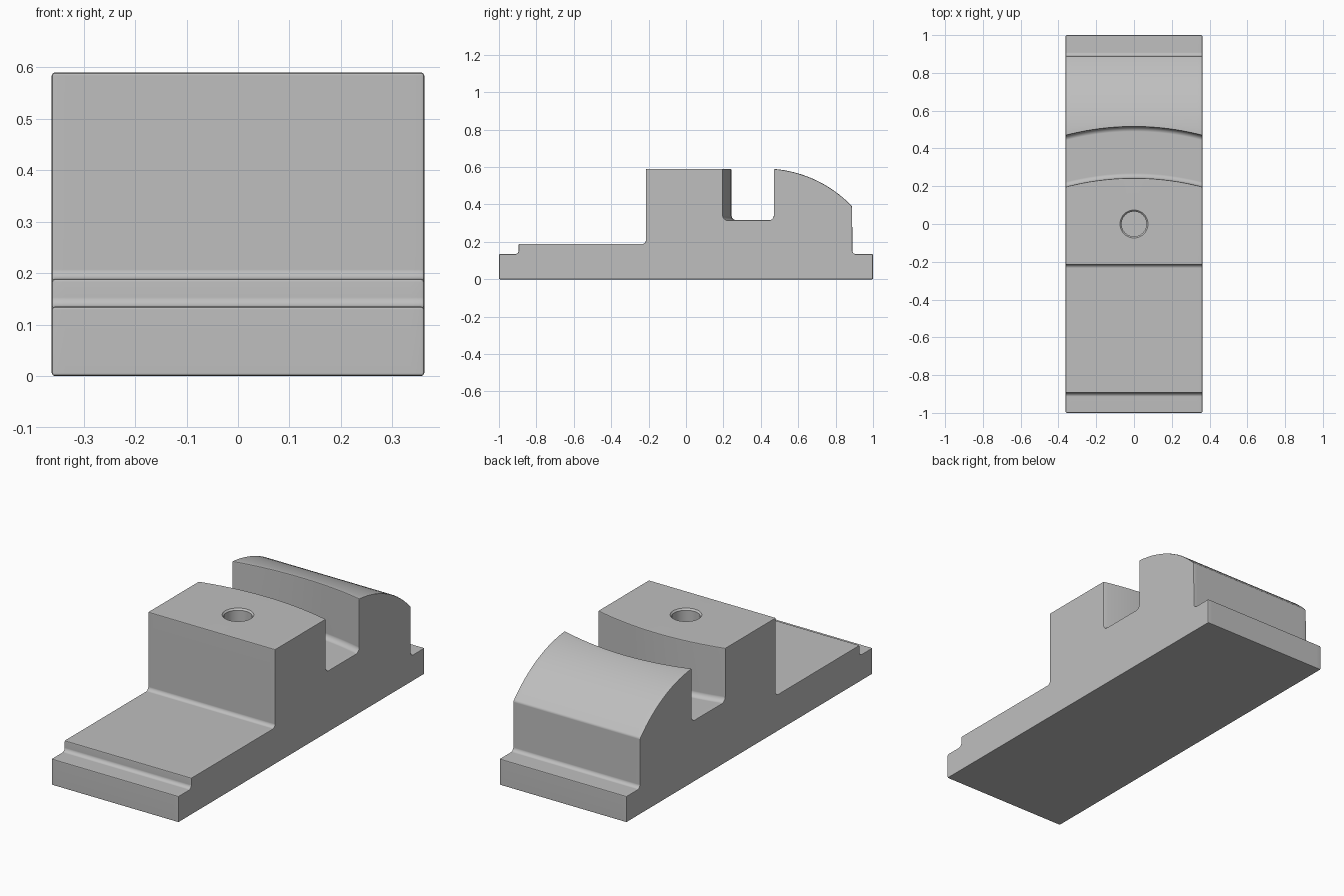
import bpy, bmesh, math
from mathutils import Vector

cube = bpy.data.objects.get("Cube")
if cube:
    bpy.data.objects.remove(cube, do_unlink=True)

HALF_W = 0.362      # half width of the block
GROOVE_R = 1.43     # plan radius of the curved groove
CROWN_R = 0.65      # radius of the rear jaw's crown
CROWN_C = Vector((0.417, -0.058))
COLUMNS = 28

grey = bpy.data.materials.new("plain_grey")
grey.use_nodes = True
colour = (0.52, 0.52, 0.52, 1)
grey.diffuse_color = colour
grey.node_tree.nodes["Principled BSDF"].inputs["Base Color"].default_value = colour


def rounded(corners, steps=5):
    """Replace every corner that has a radius by an arc."""
    points = []
    for i, (y, z, r) in enumerate(corners):
        here = Vector((y, z))
        if not r:
            points.append(here)
            continue
        a = (Vector(corners[i - 1][:2]) - here).normalized()
        b = (Vector(corners[(i + 1) % len(corners)][:2]) - here).normalized()
        half = a.angle(b) / 2
        centre = here + (a + b).normalized() * r / math.sin(half)
        start = here + a * r / math.tan(half) - centre
        end = here + b * r / math.tan(half) - centre
        for k in range(steps + 1):
            points.append(centre + start.lerp(end, k / steps).normalized() * r)
    return points


def side_profile(x):
    """Side outline (y, z), with the groove shifted along its plan arc."""
    shift = math.sqrt(GROOVE_R**2 - x**2) - math.sqrt(GROOVE_R**2 - HALF_W**2)
    front, back = 0.197 + shift, 0.468 + shift
    corners = [(-1, 0, 0), (-1, 0.135, 0), (-0.895, 0.135, 0.018), (-0.895, 0.189, 0),
               (-0.215, 0.189, 0.018), (-0.215, 0.59, 0), (front, 0.59, 0),
               (front, 0.316, 0.025), (back, 0.316, 0.025)]
    # crown of the rear jaw
    first = math.acos((back - CROWN_C.x) / CROWN_R)
    last = math.acos((0.888 - CROWN_C.x) / CROWN_R)
    for k in range(15):
        t = first + (last - first) * k / 14
        r = 0.015 if k == 14 else 0
        corners.append((CROWN_C.x + CROWN_R * math.cos(t),
                        CROWN_C.y + CROWN_R * math.sin(t), r))
    corners += [(0.89, 0.135, 0.018), (1, 0.135, 0), (1, 0, 0)]
    return rounded(corners)


# Clamp block: side profile lofted across the width
bm = bmesh.new()
rows = []
for i in range(COLUMNS + 1):
    x = HALF_W * (2 * i / COLUMNS - 1)
    rows.append([bm.verts.new((x, p.x, p.y)) for p in side_profile(x)])
n = len(rows[0])
for a, b in zip(rows, rows[1:]):
    for j in range(n):
        k = (j + 1) % n
        bm.faces.new((a[j], a[k], b[k], b[j]))
bm.faces.new(rows[0])
bm.faces.new(rows[-1])
bmesh.ops.recalc_face_normals(bm, faces=bm.faces)
mesh = bpy.data.meshes.new("clamp_block")
bm.to_mesh(mesh)
bm.free()
mesh.materials.append(grey)
block = bpy.data.objects.new("clamp_block", mesh)
bpy.context.collection.objects.link(block)

# Hole cutter: straight bore with a slightly flared mouth
bm = bmesh.new()
rings = []
for radius, z in ((0.066, 0.3), (0.066, 0.582), (0.076, 0.592), (0.076, 0.7)):
    ring = bmesh.ops.create_circle(bm, segments=48, radius=radius)["verts"]
    for v in ring:
        v.co.z = z
    rings.append(ring)
for a, b in zip(rings, rings[1:]):
    for j in range(len(a)):
        k = (j + 1) % len(a)
        bm.faces.new((a[j], a[k], b[k], b[j]))
bm.faces.new(rings[0])
bm.faces.new(rings[-1])
bmesh.ops.recalc_face_normals(bm, faces=bm.faces)
cutter_mesh = bpy.data.meshes.new("hole_cutter")
bm.to_mesh(cutter_mesh)
bm.free()
cutter_mesh.materials.append(grey)
cutter = bpy.data.objects.new("hole_cutter", cutter_mesh)
bpy.context.collection.objects.link(cutter)
cutter.hide_render = True

# Softened edges, then the bore
bevel = block.modifiers.new("soft_edges", "BEVEL")
bevel.width = 0.006
bevel.segments = 2
bevel.limit_method = "ANGLE"
bevel.angle_limit = math.radians(50)
bevel.use_clamp_overlap = False
bore = block.modifiers.new("bore", "BOOLEAN")
bore.operation = "DIFFERENCE"
bore.solver = "EXACT"
bore.object = cutter

bpy.ops.object.select_all(action="DESELECT")
block.select_set(True)
bpy.context.view_layer.objects.active = block
bpy.ops.object.modifier_apply(modifier=bevel.name)
bpy.ops.object.modifier_apply(modifier=bore.name)
bpy.data.objects.remove(cutter, do_unlink=True)
bpy.ops.object.shade_smooth_by_angle(angle=math.radians(35))
normals = block.modifiers.new("even_shading", "WEIGHTED_NORMAL")
normals.keep_sharp = True
